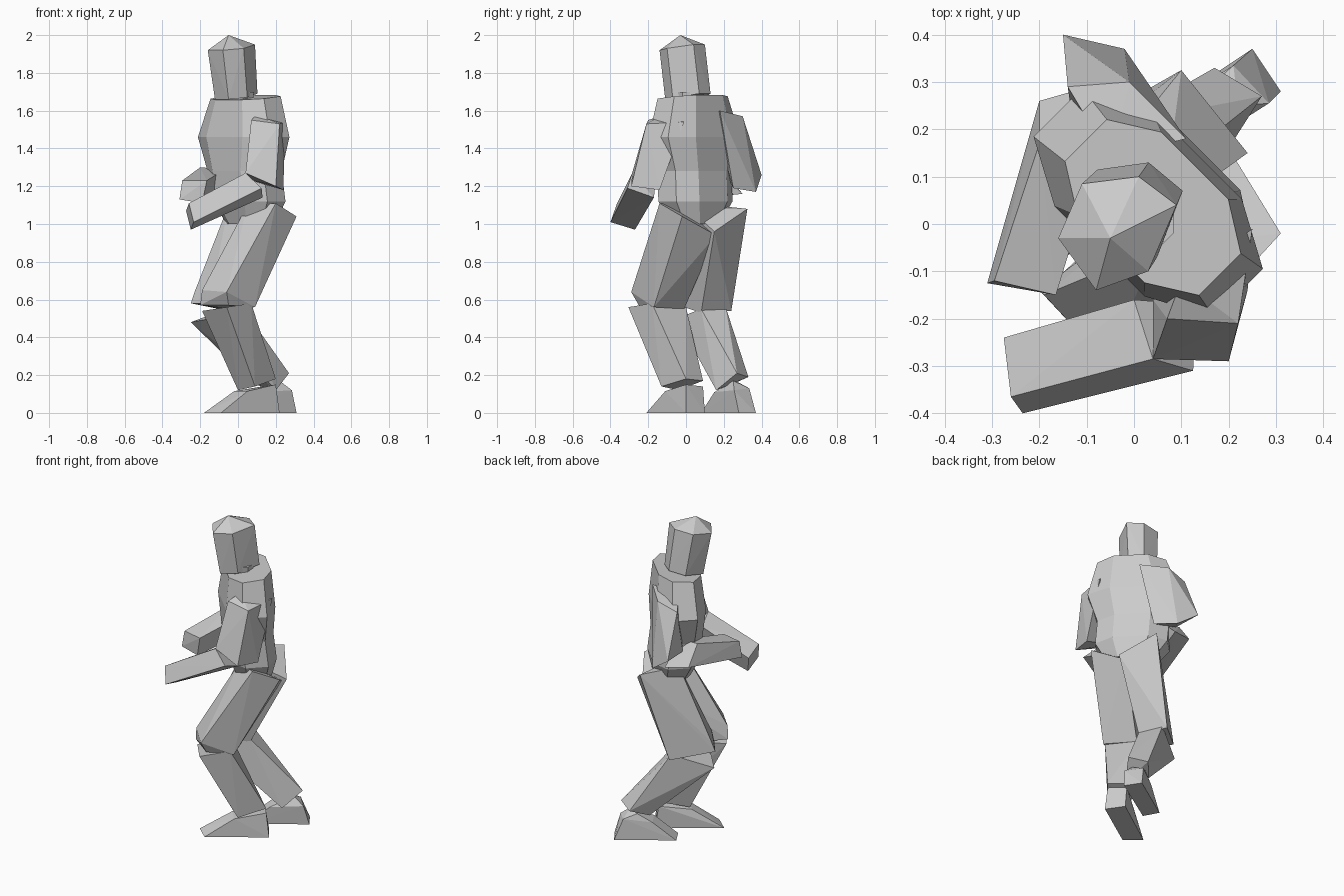
import bpy, bmesh, math

def finish(bm, name):
    bmesh.ops.recalc_face_normals(bm, faces=bm.faces[:])
    me = bpy.data.meshes.new(name)
    bm.to_mesh(me)
    bm.free()
    ob = bpy.data.objects.new(name, me)
    bpy.context.collection.objects.link(ob)
    return ob

def block(name, start, end):
    """Faceted limb: convex block spanning two end sections."""
    bm = bmesh.new()
    vs = [bm.verts.new(p) for p in start + end]
    bmesh.ops.convex_hull(bm, input=vs)
    return finish(bm, name)

def loft(name, rings):
    """Closed body through rings of equal point count."""
    bm = bmesh.new()
    rows = [[bm.verts.new(p) for p in r] for r in rings]
    n = len(rows[0])
    for a, b in zip(rows, rows[1:]):
        for i in range(n):
            j = (i + 1) % n
            bm.faces.new((a[i], a[j], b[j], b[i]))
    bm.faces.new(rows[0][::-1])
    bm.faces.new(rows[-1])
    return finish(bm, name)

def body_ring(cx, cy, z, w, d, lift=0.0):
    """Eight-sided section turned to face between -x and -y."""
    k = math.sqrt(0.5)
    pts = [(w, -d*.5), (w, d*.5), (w*.5, d), (-w*.5, d),
           (-w, d*.5), (-w, -d*.5), (-w*.5, -d), (w*.5, -d)]
    return [(cx + k*(s + f), cy + k*(f - s), z + lift*f) for s, f in pts]

# torso, with short neck
loft("torso", [body_ring(.07, .05, 1.00, .13, .10),
               body_ring(.055, .05, 1.12, .21, .135),
               body_ring(.035, .045, 1.28, .21, .135),
               body_ring(.03, .045, 1.46, .27, .145),
               body_ring(.04, .035, 1.67, .20, .125, .1)])
block("neck", body_ring(.0, .01, 1.62, .07, .07), body_ring(.0, .01, 1.70, .08, .08))

# head: six-sided block with pointed crown
crown = [(-.16, -.03, 1.92), (-.11, .085, 1.94), (.01, .10, 1.95),
         (.09, .04, 1.95), (.03, -.10, 1.93), (-.08, -.14, 1.92)]
jaw = [(x*.9 + .022, y + .03, z - .26) for x, y, z in crown]
block("head", jaw, crown + [(-.05, -.03, 2.0)])

# left arm
block("left_upper_arm",
      [(.07, -.20, 1.55), (.22, -.21, 1.53), (.25, -.01, 1.54), (.10, -.12, 1.58)],
      [(.04, -.285, 1.27), (.20, -.29, 1.20), (.24, -.14, 1.18), (.04, -.16, 1.24)])
block("left_forearm",
      [(.04, -.285, 1.27), (.125, -.31, 1.19), (.13, -.17, 1.14), (.0, -.16, 1.23)],
      [(-.26, -.365, 1.11), (-.235, -.40, 1.01), (-.25, -.27, .97), (-.275, -.24, 1.07)])

# right arm
block("right_upper_arm",
      [(-.14, .29, 1.53), (-.01, .30, 1.57), (.11, .18, 1.60), (-.05, .14, 1.58)],
      [(-.15, .40, 1.26), (-.02, .37, 1.17), (.06, .25, 1.19), (-.13, .22, 1.25)])
block("right_forearm",
      [(-.20, .17, 1.30), (-.07, .16, 1.29), (-.06, .30, 1.16), (-.20, .26, 1.18)],
      [(-.295, -.12, 1.23), (-.165, -.15, 1.23), (-.19, -.14, 1.11), (-.31, -.125, 1.13)])

# left leg
block("left_thigh",
      [(.31, -.02, 1.04), (.20, -.14, 1.11), (.05, -.05, 1.10), (.20, .16, .94)],
      [(-.19, -.15, .65), (-.06, -.29, .64), (.09, -.17, .56), (-.03, -.01, .55),
       (-.20, -.14, .57), (-.05, -.25, .57)])
block("left_shin",
      [(-.19, -.14, .54), (-.06, -.305, .56), (.07, -.18, .58), (-.04, .0, .56)],
      [(.0, -.04, .12), (.09, -.13, .14), (.20, .0, .18), (.11, .09, .17)])
block("left_foot",
      [(-.18, -.13, 0), (-.09, -.21, 0), (.22, .0, 0), (.15, .10, 0)],
      [(-.02, -.03, .115), (.05, -.11, .115), (.20, .0, .15), (.13, .09, .14)])

# right leg
block("right_thigh",
      [(-.05, .14, 1.10), (.06, .02, 1.08), (.10, .325, 1.08), (.24, .15, .96)],
      [(-.25, .06, .58), (-.15, -.07, .58), (-.05, .24, .54), (.03, .08, .53),
       (-.23, .07, .64), (-.14, -.06, .64)])
block("right_shin",
      [(-.25, .07, .48), (-.14, -.05, .50), (-.04, .21, .56), (.03, .08, .55)],
      [(.09, .24, .15), (.17, .33, .19), (.27, .27, .21), (.20, .16, .12)])
block("right_foot",
      [(-.05, .17, 0), (.0, .08, 0), (.31, .28, 0), (.25, .37, 0)],
      [(.285, .255, .12), (.21, .335, .13), (.22, .25, .17), (.15, .28, .16),
       (.12, .15, .11), (.07, .24, .11)])
